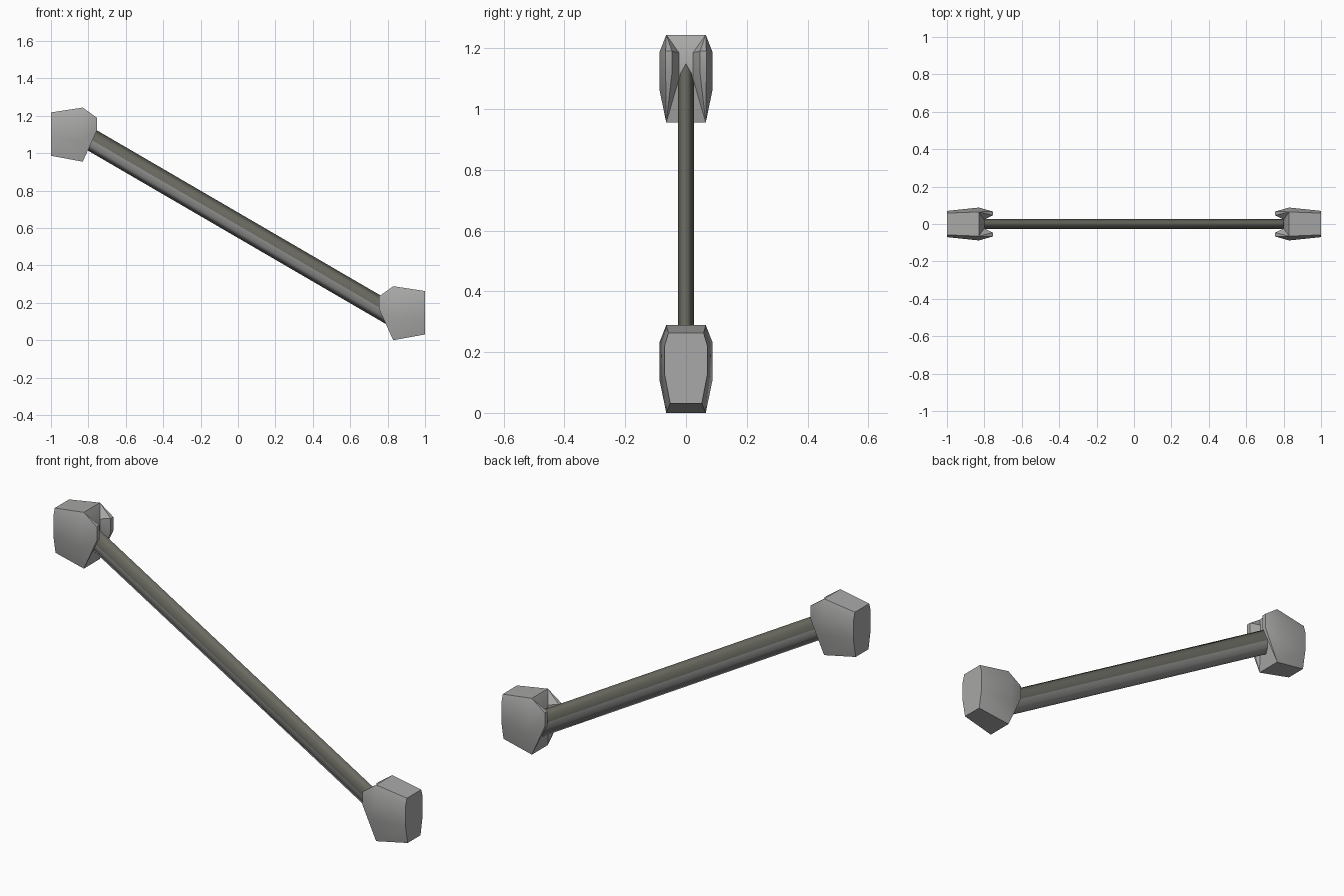
import bpy, bmesh, math

if "Cube" in bpy.data.objects:
    bpy.data.objects.remove(bpy.data.objects["Cube"])


def material(name, rgb):
    m = bpy.data.materials.new(name)
    m.diffuse_color = (*rgb, 1)
    m.use_nodes = True
    m.node_tree.nodes["Principled BSDF"].inputs["Base Color"].default_value = m.diffuse_color
    return m


cap_grey = material("cap grey", (0.39, 0.395, 0.385))
bar_olive = material("bar olive", (0.15, 0.15, 0.125))
bar_grey = material("bar grey", (0.28, 0.28, 0.275))


def finish(bm, name, mats, angle):
    bmesh.ops.recalc_face_normals(bm, faces=bm.faces)
    me = bpy.data.meshes.new(name)
    bm.to_mesh(me)
    bm.free()
    ob = bpy.data.objects.new(name, me)
    bpy.context.collection.objects.link(ob)
    for m in mats:
        me.materials.append(m)
    bpy.ops.object.select_all(action='DESELECT')
    ob.select_set(True)
    bpy.context.view_layer.objects.active = ob
    bpy.ops.object.shade_smooth_by_angle(angle=math.radians(angle))
    return ob


# Forked end cap: half rows (x, y, z) from the outer end to the notch floor
LOW = [(1, .07, .125), (.83, .088, .112), (.755, .067, .165), (.755, .046, .165), (.80, .023, .145)]
HIGH = [(1, .07, .222), (.83, .088, .23), (.755, .067, .235), (.755, .046, .235), (.80, .023, .23)]
BOTTOM = [(1, .052, .031), (.83, .065, 0)]
TOP = [(1, .058, .263), (.83, .065, .289)]


def end_cap(name, side, lift):
    bm = bmesh.new()

    def row(pts, s):
        return [bm.verts.new((side * x, s * y, z + lift)) for x, y, z in pts]
    halves = []
    for s in (1, -1):
        b, l, h, t = (row(p, s) for p in (BOTTOM, LOW, HIGH, TOP))
        halves.append((b, l, h, t))
        for i in range(4):                      # cheek walls
            bm.faces.new((l[i], l[i + 1], h[i + 1], h[i]))
        for edge, end in ((l, b), (h, t)):      # slopes to bottom and top
            bm.faces.new((edge[0], edge[1], end[1], end[0]))
            for i in (1, 2, 3):
                bm.faces.new((edge[i], edge[i + 1], end[1]))
    (b, l, h, t), (b2, l2, h2, t2) = halves
    bm.faces.new((b[0], l[0], h[0], t[0], t2[0], h2[0], l2[0], b2[0]))   # end plate
    bm.faces.new((b[0], b[1], b2[1], b2[0]))
    bm.faces.new((t[0], t[1], t2[1], t2[0]))
    bm.faces.new((l[4], h[4], h2[4], l2[4]))                             # notch floor
    bm.faces.new((l[4], b[1], b2[1], l2[4]))
    bm.faces.new((h[4], t[1], t2[1], h2[4]))
    return finish(bm, name, [cap_grey], 35)


end_cap("upper_end_cap", -1, .955)
end_cap("lower_end_cap", 1, 0)

# Slanted bar with a smooth lens-shaped section, olive above and grey below;
# its open ends are hidden inside the caps
SECTION = [(0, .068), (.018, .036), (.027, 0), (.018, -.036),
           (0, -.068), (-.018, -.036), (-.027, 0), (-.018, .036)]
bm = bmesh.new()
rings = [[bm.verts.new((x, y, .615 - .582 * x + z)) for y, z in SECTION] for x in (-.84, .84)]
for i in range(8):
    j = (i + 1) % 8
    f = bm.faces.new((rings[0][i], rings[0][j], rings[1][j], rings[1][i]))
    f.material_index = 0 if SECTION[i][1] + SECTION[j][1] > 0 else 1
finish(bm, "slanted_bar", [bar_olive, bar_grey], 180)
